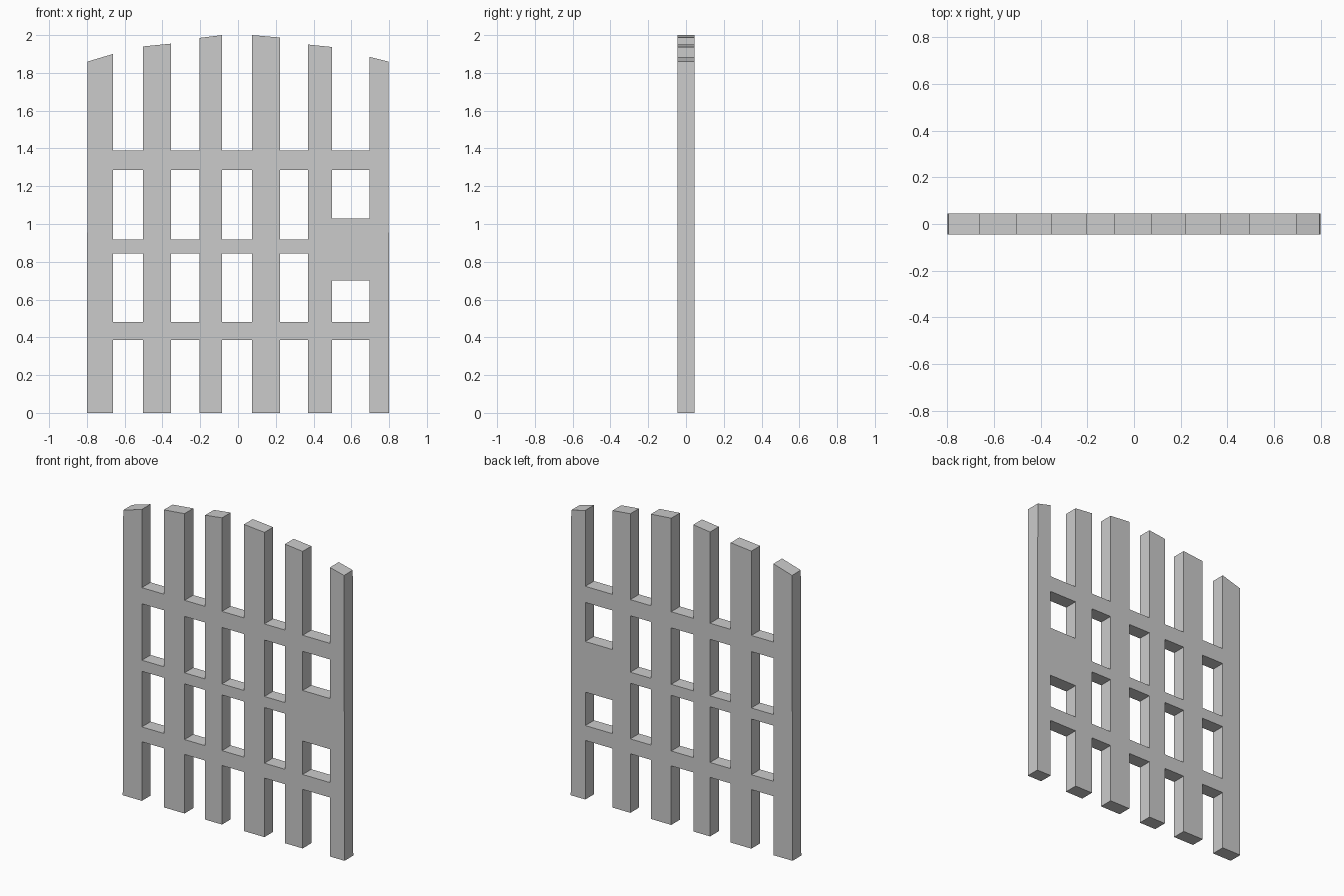
import bpy, bmesh

if "Cube" in bpy.data.objects:
    bpy.data.objects.remove(bpy.data.objects["Cube"])

DEPTH = 0.09
# Pickets: (left x, right x, top z at left, top z at right)
pickets = [(-0.80, -0.662, 1.86, 1.90), (-0.503, -0.354, 1.94, 1.955),
           (-0.205, -0.084, 1.985, 2.0), (0.075, 0.222, 2.0, 1.987),
           (0.37, 0.498, 1.95, 1.937), (0.695, 0.80, 1.885, 1.86)]
# Horizontal rails, and the latch plate in the last gap (bottom z, top z)
rails = [(0.385, 0.482), (0.845, 0.917), (1.285, 1.39)]
latch = (0.70, 1.03)
levels = sorted({0.0, *latch, *(z for r in rails for z in r)})

bm = bmesh.new()
verts = {}


def vert(x, z):
    """Shared vertex; the two outer edges lean in very slightly upwards."""
    if (x, z) not in verts:
        lean = 1 - 0.0025 * z if abs(x) == 0.80 else 1
        verts[x, z] = bm.verts.new((x * lean, -DEPTH / 2, z))
    return verts[x, z]


def cell(x0, x1, z0, z1, top0=None, top1=None):
    bm.faces.new((vert(x0, z0), vert(x1, z0),
                  vert(x1, top1 or z1), vert(x0, top0 or z1)))


# Pickets, with sloped tops forming a shallow arch
for x0, x1, t0, t1 in pickets:
    for z0, z1 in zip(levels, levels[1:]):
        cell(x0, x1, z0, z1)
    cell(x0, x1, levels[-1], 0, t0, t1)

# Rails and latch plate bridging the gaps
for i in range(len(pickets) - 1):
    x0, x1 = pickets[i][1], pickets[i + 1][0]
    spans = rails + ([latch] if i == len(pickets) - 2 else [])
    for z0, z1 in zip(levels, levels[1:]):
        if any(a <= z0 and z1 <= b for a, b in spans):
            cell(x0, x1, z0, z1)

# Thickness
front = bm.faces[:]
ext = bmesh.ops.extrude_face_region(bm, geom=front, use_keep_orig=True)
back = [g for g in ext["geom"] if isinstance(g, bmesh.types.BMVert)]
bmesh.ops.translate(bm, vec=(0, DEPTH, 0), verts=back)
bmesh.ops.recalc_face_normals(bm, faces=bm.faces[:])

mesh = bpy.data.meshes.new("gate_panel")
bm.to_mesh(mesh)
bm.free()
gate = bpy.data.objects.new("gate_panel", mesh)
bpy.context.collection.objects.link(gate)
